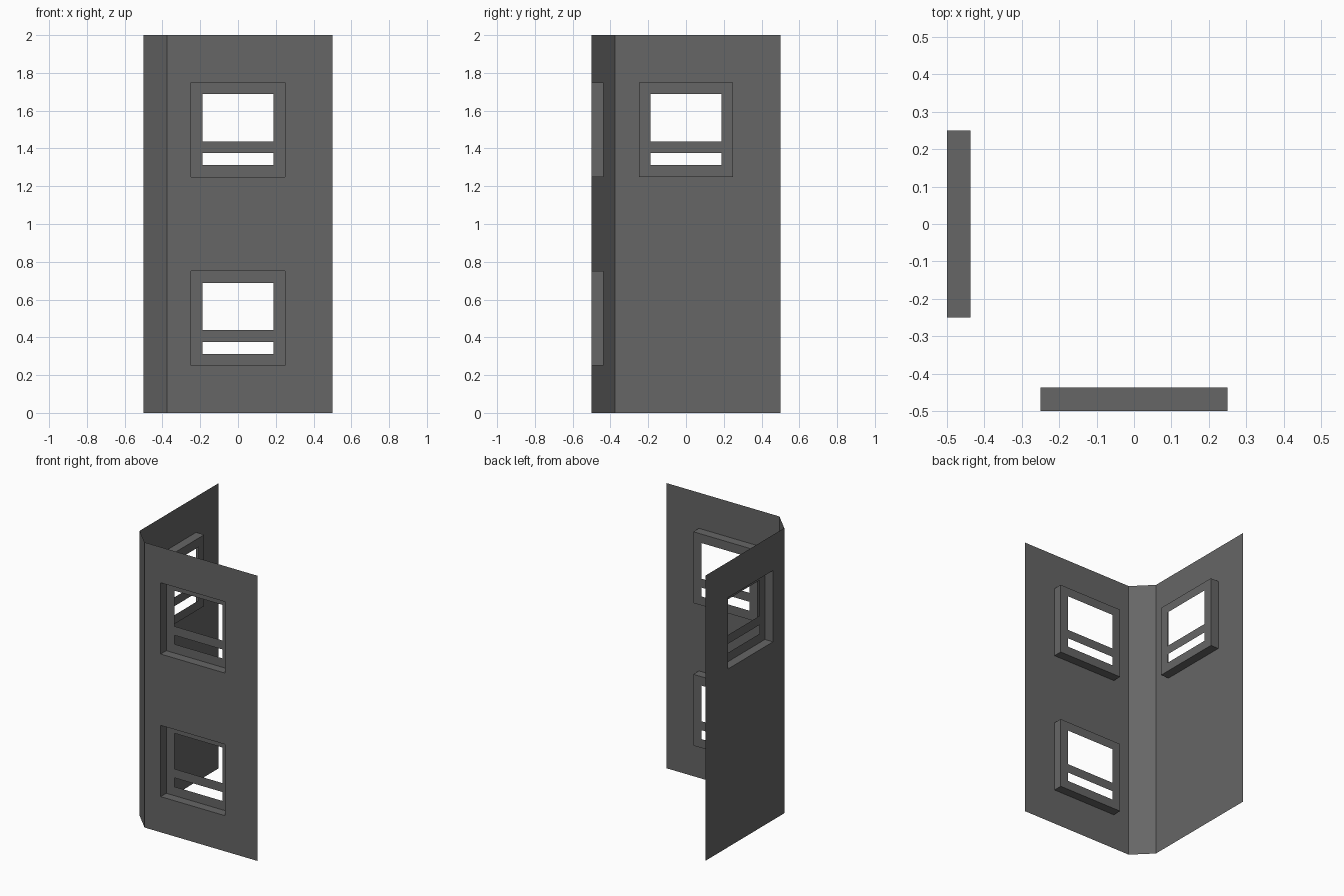
import bpy

if "Cube" in bpy.data.objects:
    bpy.data.objects.remove(bpy.data.objects["Cube"])

# Single dark grey colour
grey = bpy.data.materials.new("dark_grey")
grey.diffuse_color = (0.133, 0.133, 0.133, 1)
grey.use_nodes = True
grey.node_tree.nodes["Principled BSDF"].inputs["Base Color"].default_value = grey.diffuse_color

OUT, IN = -0.5, -0.4375          # wall plane and recessed window plane
CHAMFER, END, TOP = -0.375, 0.5, 2.0
HALF, RIM = 0.25, 0.0625         # window half size and frame width


def make(name, quads, side="front"):
    """Quads hold (along, depth, z) points; the left side swaps x and y."""
    verts, index, faces = [], {}, []
    for q in quads:
        face = []
        for p in q:
            if side == "left":
                p = (p[1], p[0], p[2])
            if p not in index:
                index[p] = len(verts)
                verts.append(p)
            face.append(index[p])
        faces.append(face[::-1] if side == "left" else face)
    mesh = bpy.data.meshes.new(name)
    mesh.from_pydata(verts, [], faces)
    mesh.materials.append(grey)
    obj = bpy.data.objects.new(name, mesh)
    bpy.context.collection.objects.link(obj)


def panel(us, zs, depth, holes):
    """Flat grid of quads, leaving out the hole cells."""
    return [[(us[i], depth, zs[j]), (us[i + 1], depth, zs[j]),
             (us[i + 1], depth, zs[j + 1]), (us[i], depth, zs[j + 1])]
            for i in range(len(us) - 1) for j in range(len(zs) - 1)
            if (i, j) not in holes]


def window(name, z, side):
    a, b, t = -HALF, HALF, z + 2 * HALF
    # recessed sash frame with a cross bar and two open panes
    quads = panel([a, a + RIM, b - RIM, b],
                  [z, z + RIM, z + 2 * RIM, z + 3 * RIM, t - RIM, t],
                  IN, {(1, 1), (1, 3)})
    # sill, head and both jambs
    quads += [
        [(a, OUT, z), (b, OUT, z), (b, IN, z), (a, IN, z)],
        [(a, IN, t), (b, IN, t), (b, OUT, t), (a, OUT, t)],
        [(a, OUT, z), (a, IN, z), (a, IN, t), (a, OUT, t)],
        [(b, OUT, t), (b, IN, t), (b, IN, z), (b, OUT, z)],
    ]
    make(name, quads, side)


# Walls with window openings
us = [CHAMFER, -HALF, HALF, END]
make("front_wall", panel(us, [0, 0.25, 0.75, 1.25, 1.75, TOP], OUT, {(1, 1), (1, 3)}))
make("left_wall", panel(us, [0, 1.25, 1.75, TOP], OUT, {(1, 1)}), "left")

# Chamfered corner strip
make("corner_strip", [[(OUT, CHAMFER, 0), (CHAMFER, OUT, 0),
                       (CHAMFER, OUT, TOP), (OUT, CHAMFER, TOP)]])

# Windows
window("front_lower_window", 0.25, "front")
window("front_upper_window", 1.25, "front")
window("left_upper_window", 1.25, "left")
